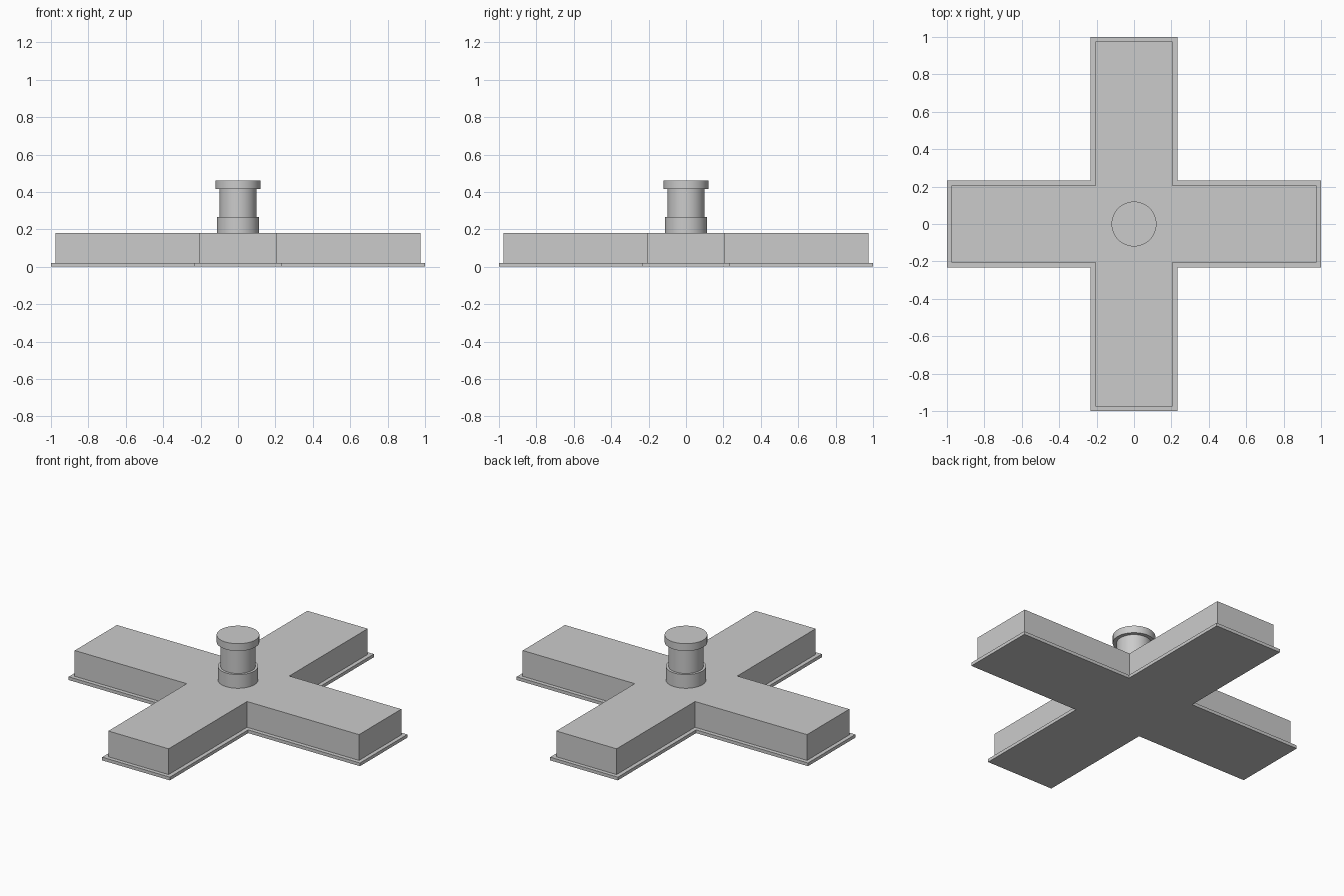
import bpy, bmesh, math

if "Cube" in bpy.data.objects:
    bpy.data.objects.remove(bpy.data.objects["Cube"])

grey = bpy.data.materials.new("plain_grey")
grey.diffuse_color = (0.6, 0.6, 0.6, 1)
grey.use_nodes = True
grey.node_tree.nodes["Principled BSDF"].inputs["Base Color"].default_value = grey.diffuse_color


def finish(name, bm):
    bmesh.ops.recalc_face_normals(bm, faces=bm.faces)
    mesh = bpy.data.meshes.new(name)
    bm.to_mesh(mesh)
    bm.free()
    mesh.materials.append(grey)
    ob = bpy.data.objects.new(name, mesh)
    bpy.context.collection.objects.link(ob)
    return ob


def cross_slab(name, reach, half, z0, z1):
    """Plus-shaped outline, extruded upward."""
    bm = bmesh.new()
    corners = [(reach, -half), (reach, half), (half, half)]
    pts = []
    for _ in range(4):
        pts += corners
        corners = [(-y, x) for x, y in corners]
    face = bm.faces.new([bm.verts.new((x, y, z0)) for x, y in pts])
    ext = bmesh.ops.extrude_face_region(bm, geom=[face], use_keep_orig=True)
    top = [v for v in ext["geom"] if isinstance(v, bmesh.types.BMVert)]
    bmesh.ops.translate(bm, verts=top, vec=(0, 0, z1 - z0))
    return finish(name, bm)


def lathe(name, profile, sides=64):
    """Closed solid of revolution around z."""
    bm = bmesh.new()
    rings = [[bm.verts.new((r * math.cos(2 * math.pi * i / sides),
                            r * math.sin(2 * math.pi * i / sides), z))
              for i in range(sides)] for r, z in profile]
    for a, b in zip(rings, rings[1:]):
        for i in range(sides):
            j = (i + 1) % sides
            bm.faces.new((a[i], a[j], b[j], b[i]))
    bm.faces.new(rings[0])
    bm.faces.new(rings[-1])
    ob = finish(name, bm)
    bpy.ops.object.select_all(action='DESELECT')
    ob.select_set(True)
    bpy.context.view_layer.objects.active = ob
    bpy.ops.object.shade_smooth_by_angle(angle=math.radians(30))
    return ob


# Cross-shaped plinth and the body standing on it
cross_slab("base_plate", 1.0, 0.232, 0.0, 0.02)
cross_slab("cross_body", 0.976, 0.207, 0.02, 0.18)

# Round column: wide foot, narrow shaft, overhanging cap
lathe("column", [(0.113, 0.18), (0.113, 0.265), (0.098, 0.265),
                 (0.098, 0.415), (0.12, 0.415), (0.12, 0.46)])
